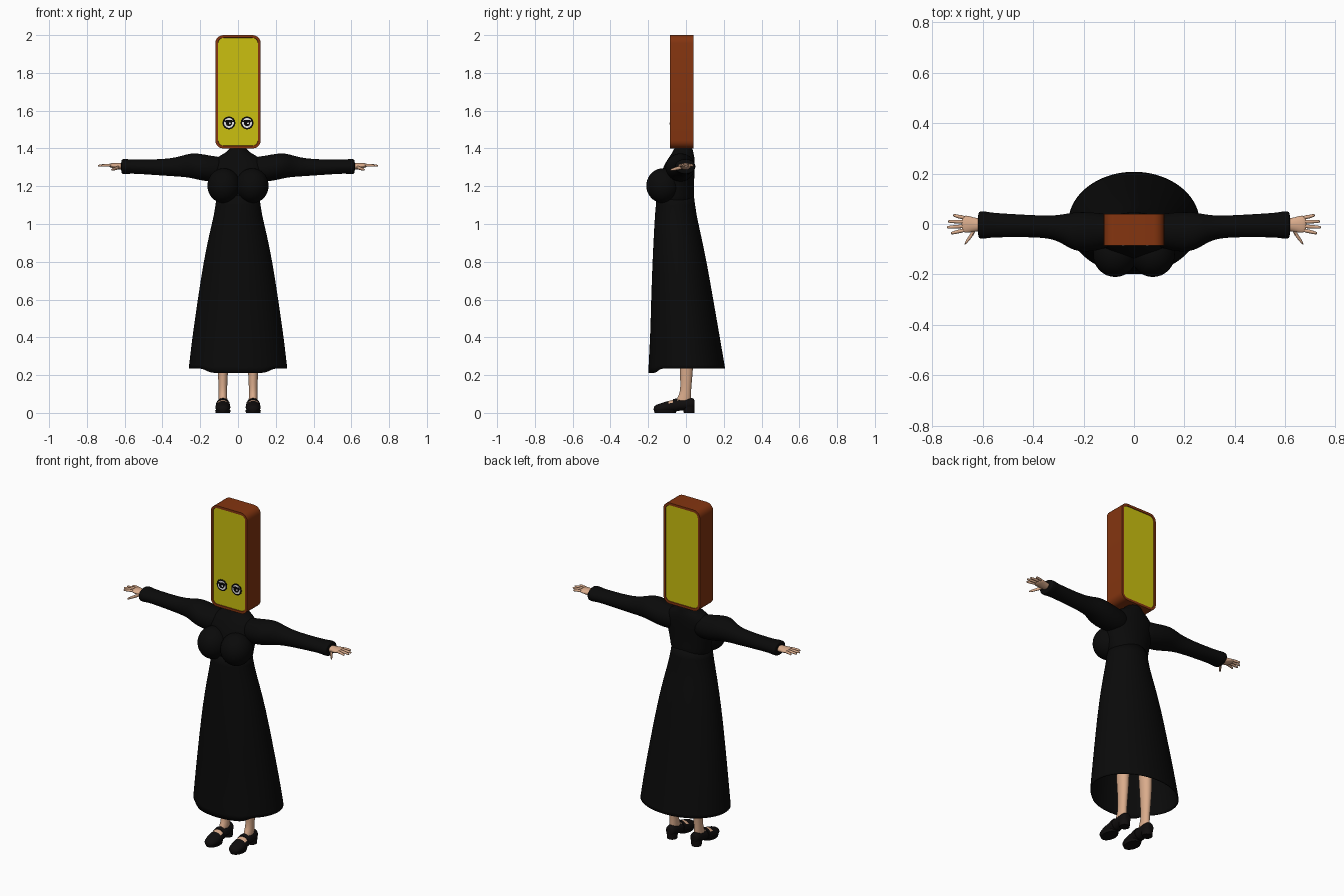
import bpy
import bmesh
import math
from mathutils import Matrix, Vector

if "Cube" in bpy.data.objects:
    bpy.data.objects.remove(bpy.data.objects["Cube"], do_unlink=True)


def material(name, color):
    mat = bpy.data.materials.new(name)
    mat.use_nodes = True
    mat.diffuse_color = (*color, 1)
    shader = next(n for n in mat.node_tree.nodes if n.type == "BSDF_PRINCIPLED")
    shader.inputs["Base Color"].default_value = (*color, 1)
    shader.inputs["Roughness"].default_value = 0.8
    return mat


CLOTH = material("black cloth", (0.003, 0.003, 0.003))
LEATHER = material("black leather", (0.005, 0.004, 0.004))
SKIN = material("skin", (0.7, 0.41, 0.26))
BROWN = material("brown frame", (0.23, 0.035, 0.005))
YELLOW = material("yellow panel", (0.6, 0.53, 0.005))
WHITE = material("eye white", (0.8, 0.8, 0.8))
INK = material("eye black", (0.002, 0.002, 0.002))


def finish(name, bm, mats, angle=40):
    """Turn a bmesh into a smooth-shaded object."""
    bmesh.ops.recalc_face_normals(bm, faces=bm.faces)
    mesh = bpy.data.meshes.new(name)
    bm.to_mesh(mesh)
    bm.free()
    for mat in mats:
        mesh.materials.append(mat)
    obj = bpy.data.objects.new(name, mesh)
    bpy.context.collection.objects.link(obj)
    bpy.ops.object.select_all(action="DESELECT")
    obj.select_set(True)
    bpy.context.view_layer.objects.active = obj
    bpy.ops.object.shade_smooth_by_angle(angle=math.radians(angle))
    return obj


def loft(name, axis, rings, mats, sides=16, levels=2, capped=True, flip=1):
    """Skin ellipses along an axis; ring = (position, centre a, centre b, radius a, radius b)."""
    bm = bmesh.new()
    loops = []
    for t, ca, cb, ra, rb in rings:
        loop = []
        for i in range(sides):
            turn = math.tau * (i + 0.5) / sides
            a, b = ca + ra * math.cos(turn), cb + rb * math.sin(turn)
            x, y, z = {"x": (t, a, b), "y": (a, t, b), "z": (a, b, t)}[axis]
            loop.append(bm.verts.new((x * flip, y, z)))
        loops.append(loop)
    for low, high in zip(loops, loops[1:]):
        for i in range(sides):
            j = (i + 1) % sides
            bm.faces.new((low[i], low[j], high[j], high[i]))
    if capped:
        bm.faces.new(loops[0])
        bm.faces.new(loops[-1])
    obj = finish(name, bm, mats, 60)
    if levels:
        sub = obj.modifiers.new("Smooth", "SUBSURF")
        sub.levels = sub.render_levels = levels
    return obj


def ball(name, centre, radii, mat):
    bm = bmesh.new()
    place = Matrix.Translation(centre) @ Matrix.Diagonal((*radii, 1))
    bmesh.ops.create_uvsphere(bm, u_segments=32, v_segments=20, radius=1, matrix=place)
    return finish(name, bm, [mat], 60)


def disc(name, x, y, z, radius, mat, height=1):
    """Thin plate facing the front."""
    bm = bmesh.new()
    place = (Matrix.Translation((x, y, z)) @ Matrix.Diagonal((1, 1, height, 1))
             @ Matrix.Rotation(math.pi / 2, 4, "X"))
    bmesh.ops.create_cone(bm, cap_ends=True, segments=28, radius1=radius,
                          radius2=radius, depth=0.002, matrix=place)
    return finish(name, bm, [mat])


# Head: rounded slab with inset panels front and back
bm = bmesh.new()
place = Matrix.Translation((0, -0.022, 1.7)) @ Matrix.Diagonal((0.24, 0.125, 0.6, 1))
bmesh.ops.create_cube(bm, size=1, matrix=place)
corners = [e for e in bm.edges
           if abs((e.verts[0].co - e.verts[1].co).normalized().y) > 0.9]
bmesh.ops.bevel(bm, geom=corners, offset=0.042, segments=5, profile=0.5, affect="EDGES")
bm.normal_update()
panels = [f for f in bm.faces if abs(f.normal.y) > 0.9]
bmesh.ops.inset_individual(bm, faces=panels, thickness=0.014)
bmesh.ops.inset_individual(bm, faces=panels, thickness=0.001, depth=-0.003)
for face in panels:
    face.material_index = 1
finish("head_slab", bm, [BROWN, YELLOW], 30)

# Skirt: open bell with a longer front panel
spans = [(0.235, 0.262, -0.2, 0.208), (0.27, 0.258, -0.198, 0.202),
         (0.4, 0.243, -0.19, 0.18), (0.6, 0.214, -0.185, 0.145),
         (0.8, 0.183, -0.178, 0.11), (0.95, 0.152, -0.17, 0.078),
         (1.05, 0.126, -0.165, 0.055), (1.15, 0.113, -0.155, 0.042)]
rings = [(z, 0, (front + back) / 2, wide, (back - front) / 2)
         for z, wide, front, back in spans]
skirt = loft("skirt", "z", rings, [CLOTH], sides=36, levels=1, capped=False)
for v in skirt.data.vertices:
    if v.co.z < 0.25 and v.co.y < -0.15:
        v.co.z = 0.212
thick = skirt.modifiers.new("Cloth thickness", "SOLIDIFY")
thick.thickness = 0.005

# Bodice and collar
spans = [(1.08, 0.115, -0.15, 0.045), (1.17, 0.125, -0.15, 0.042),
         (1.25, 0.146, -0.14, 0.045), (1.31, 0.15, -0.118, 0.048),
         (1.355, 0.115, -0.09, 0.046), (1.38, 0.055, -0.07, 0.038),
         (1.41, 0.043, -0.062, 0.035)]
rings = [(z, 0, (front + back) / 2, wide, (back - front) / 2)
         for z, wide, front, back in spans]
loft("bodice", "z", rings, [CLOTH], sides=24)

for side, s in (("left", 1), ("right", -1)):
    ball(side + "_bust", (s * 0.075, -0.121, 1.203), (0.087, 0.089, 0.092), CLOTH)

    # Sleeve with a puffed shoulder and a raised cuff
    loft(side + "_sleeve", "x", [
        (0.04, -0.02, 1.29, 0.05, 0.06), (0.13, -0.03, 1.29, 0.075, 0.07),
        (0.2, -0.032, 1.302, 0.082, 0.072), (0.25, -0.028, 1.31, 0.075, 0.067),
        (0.3, -0.016, 1.305, 0.051, 0.056), (0.36, -0.01, 1.3, 0.044, 0.047),
        (0.46, -0.007, 1.301, 0.046, 0.041), (0.57, -0.004, 1.304, 0.05, 0.037),
        (0.585, -0.004, 1.304, 0.055, 0.041), (0.612, -0.004, 1.304, 0.055, 0.041),
        (0.619, -0.004, 1.304, 0.05, 0.036)], [CLOTH], flip=s)

    # Hand: palm, four fingers and a thumb
    loft(side + "_palm", "x", [
        (0.59, -0.003, 1.305, 0.024, 0.02), (0.63, -0.003, 1.305, 0.027, 0.018),
        (0.66, -0.001, 1.309, 0.036, 0.014), (0.685, 0, 1.311, 0.034, 0.01)],
        [SKIN], flip=s)
    for name, root, tip, reach in (("index", -0.024, -0.036, 0.727),
                                   ("middle", -0.008, -0.013, 0.742),
                                   ("ring", 0.009, 0.01, 0.738),
                                   ("little", 0.025, 0.034, 0.718)):
        middle = (root + tip) / 2
        loft(f"{side}_{name}_finger", "x", [
            (0.665, root, 1.311, 0.009, 0.009), (0.7, middle, 1.311, 0.008, 0.008),
            (reach - 0.008, tip, 1.309, 0.007, 0.007), (reach, tip, 1.308, 0.004, 0.004)],
            [SKIN], sides=8, levels=1, flip=s)
    loft(side + "_thumb", "x", [
        (0.625, -0.015, 1.302, 0.014, 0.012), (0.645, -0.045, 1.295, 0.013, 0.01),
        (0.663, -0.068, 1.289, 0.01, 0.008), (0.672, -0.08, 1.286, 0.005, 0.005)],
        [SKIN], sides=8, levels=1, flip=s)

    # Leg
    loft(side + "_leg", "z", [
        (0.035, 0.08, -0.014, 0.024, 0.038), (0.07, 0.08, -0.013, 0.024, 0.04),
        (0.1, 0.08, -0.004, 0.023, 0.031), (0.14, 0.08, 0, 0.023, 0.029),
        (0.23, 0.08, 0.002, 0.028, 0.036), (0.36, 0.08, 0.003, 0.035, 0.042),
        (0.5, 0.08, -0.01, 0.036, 0.042), (0.8, 0.08, -0.03, 0.05, 0.055)],
        [SKIN], flip=s)

    # Shoe: upper with an instep opening, strap, heel
    shoe = loft(side + "_shoe", "y", [
        (-0.172, 0.08, 0.02, 0.018, 0.014), (-0.155, 0.08, 0.022, 0.034, 0.023),
        (-0.12, 0.08, 0.027, 0.041, 0.029), (-0.095, 0.08, 0.032, 0.04, 0.032),
        (-0.06, 0.08, 0.039, 0.036, 0.032), (-0.02, 0.08, 0.044, 0.032, 0.031),
        (0.02, 0.08, 0.048, 0.032, 0.033), (0.04, 0.08, 0.048, 0.026, 0.03),
        (0.046, 0.08, 0.048, 0.016, 0.02)], [LEATHER, SKIN], flip=s)
    for face in shoe.data.polygons:
        if -0.1 < face.center.y < -0.015 and face.normal.z > 0.75:
            face.material_index = 1
    loft(side + "_shoe_strap", "y", [
        (-0.068, 0.08, 0.039, 0.038, 0.034), (-0.048, 0.08, 0.042, 0.037, 0.036)],
        [LEATHER], sides=24, levels=0, flip=s)
    loft(side + "_shoe_sole", "z", [
        (0, 0.08, -0.11, 0.038, 0.056), (0.014, 0.08, -0.11, 0.041, 0.06)],
        [LEATHER], sides=28, levels=0, flip=s)
    loft(side + "_shoe_heel", "z", [
        (0, 0.08, 0.016, 0.028, 0.028), (0.035, 0.08, 0.014, 0.031, 0.032)],
        [LEATHER], sides=20, levels=0, flip=s)

    # Eye: stacked thin plates with a drooping lid line
    x, front, z = s * 0.048, -0.0825, 1.535
    disc(side + "_eye_rim", x, front, z, 0.034, INK)
    disc(side + "_eye_white", x, front - 0.001, z, 0.026, WHITE)
    disc(side + "_eye_iris", x, front - 0.002, z, 0.017, INK)
    disc(side + "_eye_lid", x, front - 0.002, z + 0.009, 0.026, INK, height=0.25)
    disc(side + "_eye_glint", x + 0.005, front - 0.003, z - 0.002, 0.005, WHITE)
